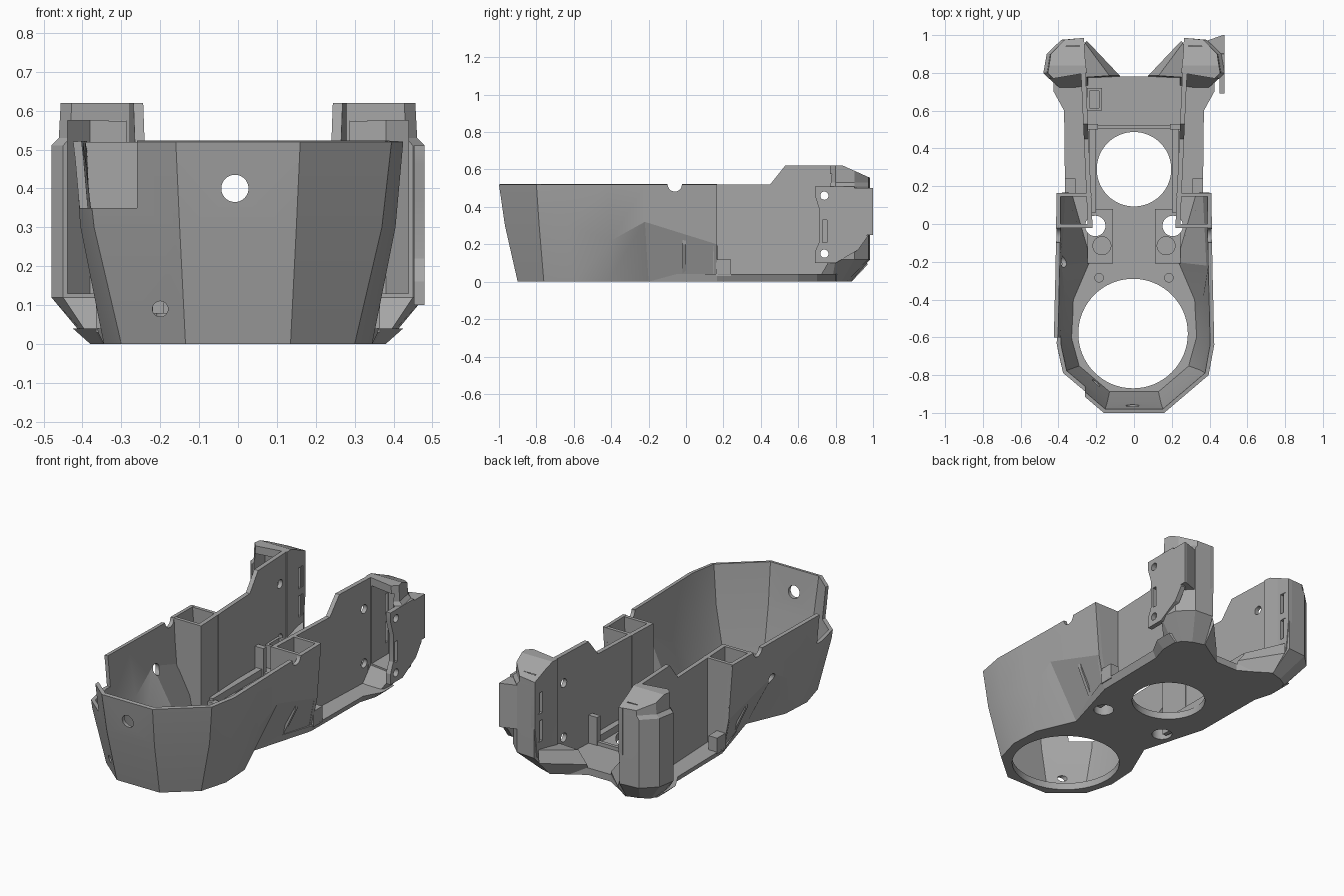
import bpy, bmesh, math
from mathutils import Vector

if "Cube" in bpy.data.objects:
    bpy.data.objects.remove(bpy.data.objects["Cube"])

grey = bpy.data.materials.new("mid_grey")
grey.diffuse_color = (0.38, 0.38, 0.38, 1)
grey.use_nodes = True
grey.node_tree.nodes["Principled BSDF"].inputs["Base Color"].default_value = grey.diffuse_color


def finish(name, bm, recalc=True):
    if recalc:
        bmesh.ops.recalc_face_normals(bm, faces=bm.faces)
    me = bpy.data.meshes.new(name)
    bm.to_mesh(me)
    bm.free()
    me.materials.append(grey)
    ob = bpy.data.objects.new(name, me)
    bpy.context.collection.objects.link(ob)
    return ob


def loft(name, rings, closed=True, caps=True):
    """Skin matching rings of 3D points."""
    bm = bmesh.new()
    vs = [[bm.verts.new(p) for p in r] for r in rings]
    n = len(rings[0])
    for a, b in zip(vs, vs[1:]):
        for i in range(n if closed else n - 1):
            j = (i + 1) % n
            bm.faces.new((a[i], a[j], b[j], b[i]))
    if closed and caps:
        bm.faces.new(vs[0])
        bm.faces.new(vs[-1])
    return finish(name, bm, closed)


def box(name, x0, x1, y0, y1, z0, z1):
    plan = [(x0, y0), (x1, y0), (x1, y1), (x0, y1)]
    return loft(name, [[(x, y, z) for x, y in plan] for z in (z0, z1)])


def rod(name, centre, r, length, axis="Z", n=48):
    """Cylinder centred on a point along an axis."""
    rings = []
    for h in (-length / 2, length / 2):
        ring = []
        for i in range(n):
            a = 2 * math.pi * i / n
            c, s = r * math.cos(a), r * math.sin(a)
            off = {"X": (h, c, s), "Y": (c, h, s), "Z": (c, s, h)}[axis]
            ring.append(tuple(Vector(centre) + Vector(off)))
        rings.append(ring)
    return loft(name, rings)


def apply(ob, mod):
    bpy.context.view_layer.objects.active = ob
    bpy.ops.object.modifier_apply(modifier=mod.name)


def cut(ob, *cutters):
    for c in cutters:
        m = ob.modifiers.new("cut", "BOOLEAN")
        m.operation = "DIFFERENCE"
        m.solver = "EXACT"
        m.object = c
        apply(ob, m)
        bpy.data.objects.remove(c, do_unlink=True)


def both(pts):
    """Outline from its right half, mirrored to the left."""
    return list(pts) + [(-p[0],) + tuple(p[1:]) for p in reversed(pts)]


# floor plate with chamfered rear edges and openings
half = [(.135, -.9), (.30, -.76), (.345, -.6), (.335, -.42), (.24, -.2),
        (.345, .165), (.35, .6), (.38, .7), (.38, .8), (.24, .88), (.07, .78)]


def flare(x, y):
    return x + (0 if y < .1 or x < .3 else .02 if y < .65 else .045)


floor = loft("floor_plate", [[(x, y, 0) for x, y in both(half)],
                             [(x, y, .04) for x, y in both([(flare(x, y), y) for x, y in half])]])
cut(floor, rod("c", (-.005, -.58, 0), .29, .3, n=64), rod("c", (0, .29, 0), .197, .3, n=64))
for s in (-1, 1):
    cut(floor, rod("c", (s * .205, -.01, 0), .054, .3))

# faceted front tub wall
stations = [((.135, -.9, 0), (.15, -.968, .3), (.16, -1, .52)),
            ((.30, -.76, 0), (.37, -.785, .3), (.395, -.80, .52)),
            ((.345, -.6, 0), (.405, -.63, .3), (.425, -.64, .52)),
            ((.335, -.42, 0), (.385, -.40, .22), (.42, -.42, .52)),
            ((.24, -.2, 0), (.405, -.22, .32), (.415, -.22, .52)),
            ((.345, .165, 0), (.385, .165, .2), (.41, .165, .52))]
rings = []
for k in range(3):
    right = [st[k] for st in stations]
    rings.append([(-x, y, z) for x, y, z in reversed(right)] + right)
tub = loft("front_tub", rings, closed=False)
m = tub.modifiers.new("wall", "SOLIDIFY")
m.thickness = .022
m.offset = -1
apply(tub, m)
cut(tub, rod("c", (-.008, -.95, .4), .035, .3, "Y"),
    rod("c", (-.2, -.85, .09), .02, .3, "Y"),
    box("c", -.6, -.26, -1.1, -.6, .35, .7),
    rod("c", (0, -.06, .52), .038, 1.2, "X"),
    rod("c", (-.41, -.2, .3), .03, .3, "X"))

for s, side in ((-1, "left"), (1, "right")):
    # long upright side wall, leaning outward toward the rear
    prof = [(-.02, .01), (-.02, .52), (.45, .52), (.53, .62), (.84, .62),
            (.985, .555), (.985, .3), (.965, .12), (.87, .01)]
    wall = loft(side + "_side_wall",
                [[(s * (.22 + .045 * y + t), y, z) for y, z in prof] for t in (0, .025)])
    for z in (.46, .15):
        cut(wall, rod("c", (s * .26, .74, z), .025, .2, "X", 24))
    for z0, z1 in ((.2, .32), (.36, .48)):
        cut(wall, box("c", s * .2, s * .29, .92, .96, z0, z1))

    # hollow pocket closing the tub against the side wall
    for y, low, high in ((-.02, .29, .40), (.145, .345, .405)):
        quad = [(.225, .02), (low, .02), (high - .025, .2), (high, .52), (.225, .52)]
        loft(side + "_pocket_panel",
             [[(s * x, yy, z) for x, z in quad] for yy in (y, y + .02)])
    box(side + "_step_block", s * .31, s * .365, .16, .24, .03, .12)

    # rear tower: faceted cup with sloped roof, hollow toward the front
    plan = [(.25, .80), (.45, .77), (.48, .80), (.462, .9), (.385, .975), (.27, .985)]
    base = [(.24, .70), (.37, .70), (.38, .78), (.36, .83), (.31, .86), (.24, .88)]
    rows = [[(s * x, y, 0) for x, y in base]]
    for z, w in ((.12, 1), (.51, 1), (.53, .96), (.62, .95)):
        rows.append([(s * (x * w if x > .3 else x), y, z) for x, y in plan])
    tower = loft(side + "_rear_tower", rows)
    bm = bmesh.new()
    bm.from_mesh(tower.data)
    r = bmesh.ops.bisect_plane(bm, geom=bm.verts[:] + bm.edges[:] + bm.faces[:],
                               plane_co=(0, .84, .62), plane_no=(0, .065, .145), clear_outer=True)
    bmesh.ops.holes_fill(bm, edges=[e for e in bm.edges if e.is_boundary])
    bmesh.ops.recalc_face_normals(bm, faces=bm.faces)
    bm.to_mesh(tower.data)
    bm.free()
    hollow = [(.288, .6), (.44, .6), (.438, .87), (.38, .94), (.288, .945)]
    cut(tower, loft("c", [[(s * x, y, z) for x, y in hollow] for z in (.13, .575)]))
    for z0, z1 in ((.2, .32), (.36, .48)):
        cut(tower, box("c", s * .2, s * .3, .92, .942, z0, z1))

    # low wedge foot at the rear opening
    foot = [[(.07, .775, .0), (.27, .775, .0), (.24, .885, .0)],
            [(.075, .785, .06), (.28, .775, .06), (.25, .97, .09)],
            [(.13, .785, .13), (.28, .775, .13), (.26, .96, .16)]]
    loft(side + "_rear_foot", [[(s * x, y, z) for x, y, z in row] for row in foot])

    # floor fittings
    pad = box(side + "_floor_pad", s * .11, s * .245, -.21, .08, .03, .065)
    cut(pad, rod("c", (s * .205, -.01, .05), .054, .3))
    rod(side + "_large_boss", (s * .17, -.115, .06), .05, .04)
    rod(side + "_small_boss", (s * .185, -.285, .05), .025, .06, n=24)
    box(side + "_inner_post", s * .19, s * .25, .50, .53, .03, .2)
    box(side + "_inner_rail", s * .2, s * .235, .06, .5, .03, .08)

# right mounting plate with screw holes and slot
plate_prof = [(.69, .10), (.80, .10), (.92, .17), (.97, .24), (.90, .51),
              (.69, .51), (.69, .46), (.715, .38), (.715, .22), (.69, .16)]
plate = loft("right_mount_plate", [[(x, y, z) for y, z in plate_prof] for x in (.452, .48)])
cut(plate, rod("c", (.47, .74, .46), .022, .2, "X", 24),
    rod("c", (.47, .74, .15), .022, .2, "X", 24),
    box("c", .4, .6, .73, .755, .21, .33))
corner = [(.37, .965), (.40, .945), (.462, .88), (.48, .88), (.48, 1.0), (.47, 1.0)]
loft("right_rear_corner", [[(x, y, z) for x, y in corner] for z in (.25, .5)])

# left bracket and low cross rib inside the rear bay
bracket = box("inner_bracket", -.25, -.17, .6, .72, .03, .17)
cut(bracket, box("c", -.235, -.185, .615, .705, .05, .3))
box("cross_rib", -.24, .24, .505, .525, .03, .06)

for ob in list(bpy.context.scene.objects):
    bpy.ops.object.select_all(action="DESELECT")
    ob.select_set(True)
    bpy.context.view_layer.objects.active = ob
    bpy.ops.object.shade_smooth_by_angle(angle=math.radians(18))
